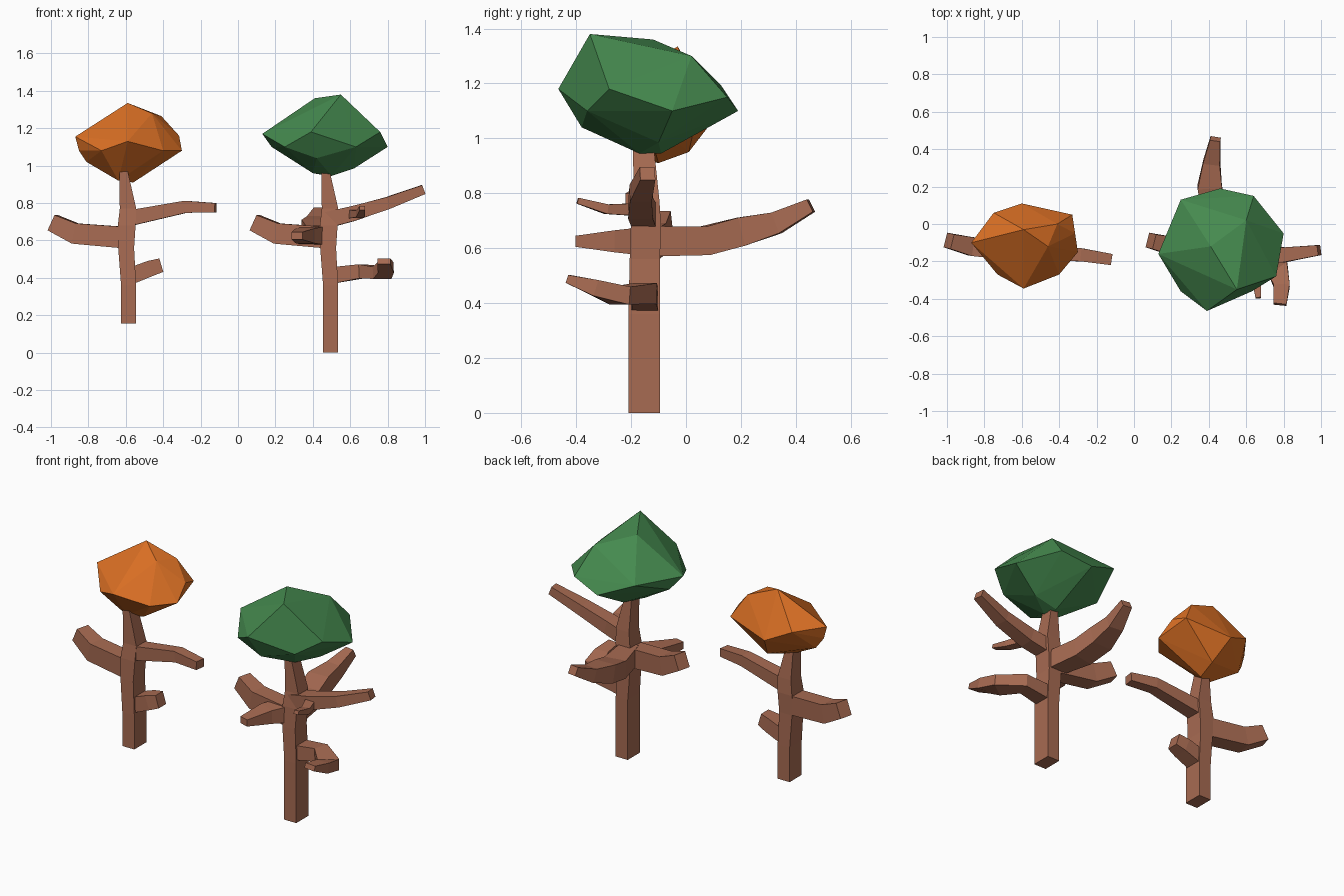
import bpy, bmesh
from mathutils import Vector


def material(name, rgb):
    m = bpy.data.materials.new(name)
    m.diffuse_color = (*rgb, 1)
    return m


bark = material("brown_bark", (0.39, 0.147, 0.085))
green = material("green_leaves", (0.06, 0.255, 0.078))
orange = material("orange_leaves", (0.71, 0.162, 0.018))


def finish(bm, name, mat):
    bmesh.ops.recalc_face_normals(bm, faces=bm.faces)
    me = bpy.data.meshes.new(name)
    bm.to_mesh(me)
    bm.free()
    me.materials.append(mat)
    ob = bpy.data.objects.new(name, me)
    bpy.context.collection.objects.link(ob)
    return ob


def limb(name, stations, dx=0.0, upright=False):
    """Square section swept along stations (x, y, z, width, height)."""
    bm = bmesh.new()
    pts = [Vector(s[:3]) + Vector((dx, 0, 0)) for s in stations]
    rings = []
    for i, (p, s) in enumerate(zip(pts, stations)):
        t = (pts[min(i + 1, len(pts) - 1)] - pts[max(i - 1, 0)]).normalized()
        if upright:
            side, up = Vector((1, 0, 0)), Vector((0, 1, 0))
        else:
            side = t.cross(Vector((0, 0, 1))).normalized()
            up = side.cross(t)
        rings.append([bm.verts.new(p + side * a * s[3] / 2 + up * b * s[4] / 2)
                      for a, b in ((-1, -1), (1, -1), (1, 1), (-1, 1))])
    for r, q in zip(rings, rings[1:]):
        for k in range(4):
            bm.faces.new((r[k], r[k - 1], q[k - 1], q[k]))
    bm.faces.new(rings[0])
    bm.faces.new(rings[-1])
    return finish(bm, name, bark)


def crown(name, points, mat):
    """Faceted foliage: hull around a few corner points."""
    bm = bmesh.new()
    vs = [bm.verts.new(p) for p in points]
    bmesh.ops.convex_hull(bm, input=vs)
    bmesh.ops.delete(bm, geom=[v for v in bm.verts if not v.link_faces], context='VERTS')
    return finish(bm, name, mat)


# Trunk and left branch, shared by both trees
for label, dx, base in (("green_tree", 0.0, 0.0), ("orange_tree", -1.08, 0.155)):
    limb(label + "_trunk", [
        (0.495, -0.152, base, 0.08, 0.115),
        (0.495, -0.152, 0.36, 0.08, 0.115),
        (0.482, -0.150, 0.56, 0.085, 0.11),
        (0.485, -0.146, 0.68, 0.095, 0.11),
        (0.492, -0.144, 0.77, 0.088, 0.095),
        (0.468, -0.155, 0.97, 0.045, 0.075)], dx, upright=True)
    limb(label + "_left_branch", [
        (0.48, -0.15, 0.615, 0.10, 0.115),
        (0.21, -0.12, 0.637, 0.10, 0.11),
        (0.09, -0.09, 0.695, 0.08, 0.09)], dx)

# Orange tree branches
limb("orange_tree_right_branch", [
    (-0.60, -0.145, 0.715, 0.09, 0.085), (-0.28, -0.165, 0.780, 0.07, 0.065),
    (-0.12, -0.19, 0.775, 0.06, 0.05)])
limb("orange_tree_low_branch", [
    (-0.60, -0.15, 0.40, 0.10, 0.09), (-0.47, -0.15, 0.45, 0.09, 0.085),
    (-0.41, -0.15, 0.468, 0.07, 0.075)])

# Green tree branches
limb("green_tree_right_branch", [
    (0.48, -0.15, 0.71, 0.09, 0.085), (0.62, -0.165, 0.745, 0.09, 0.08),
    (0.80, -0.165, 0.80, 0.08, 0.065), (0.99, -0.14, 0.872, 0.055, 0.05)])
limb("green_tree_right_twig", [
    (0.60, -0.14, 0.74, 0.06, 0.05), (0.655, -0.29, 0.742, 0.05, 0.035),
    (0.665, -0.395, 0.773, 0.03, 0.022)])
limb("green_tree_low_branch", [
    (0.48, -0.15, 0.41, 0.10, 0.09), (0.66, -0.15, 0.435, 0.09, 0.075),
    (0.77, -0.24, 0.427, 0.12, 0.065), (0.79, -0.33, 0.455, 0.085, 0.06),
    (0.78, -0.43, 0.488, 0.07, 0.03)])
limb("green_tree_front_branch", [
    (0.42, -0.14, 0.625, 0.12, 0.10), (0.36, -0.24, 0.625, 0.11, 0.08),
    (0.315, -0.395, 0.625, 0.06, 0.04)])
limb("green_tree_back_branch", [
    (0.47, -0.14, 0.625, 0.10, 0.11), (0.425, 0.07, 0.627, 0.13, 0.105),
    (0.405, 0.20, 0.66, 0.13, 0.105), (0.415, 0.33, 0.692, 0.09, 0.08),
    (0.435, 0.455, 0.755, 0.055, 0.05)])

# Crowns
crown("green_crown", [
    (0.55, -0.35, 1.38), (0.41, -0.12, 1.36), (0.60, 0.02, 1.30),
    (0.39, -0.465, 1.18), (0.13, -0.16, 1.17), (0.25, 0.13, 1.19),
    (0.46, 0.19, 1.10), (0.64, 0.15, 1.15), (0.80, -0.05, 1.10),
    (0.76, -0.28, 1.18), (0.63, -0.36, 1.10), (0.25, -0.36, 1.10),
    (0.18, -0.10, 1.10), (0.42, -0.38, 1.04), (0.40, -0.18, 0.96),
    (0.50, -0.17, 0.945), (0.48, -0.09, 0.945), (0.62, -0.10, 0.985),
    (0.46, 0.05, 1.04)], green)
crown("orange_crown", [
    (-0.59, -0.03, 1.335), (-0.46, -0.12, 1.28), (-0.41, 0.0, 1.265),
    (-0.87, -0.10, 1.155), (-0.75, 0.06, 1.15), (-0.60, 0.11, 1.08),
    (-0.33, 0.05, 1.13), (-0.315, -0.05, 1.16), (-0.30, -0.15, 1.08),
    (-0.40, -0.27, 1.08), (-0.59, -0.345, 1.13), (-0.73, -0.27, 1.08),
    (-0.85, -0.10, 1.08), (-0.81, -0.08, 1.02), (-0.70, -0.12, 0.96),
    (-0.64, -0.15, 0.92), (-0.56, -0.10, 0.91), (-0.43, -0.12, 1.00),
    (-0.55, 0.01, 0.95)], orange)
